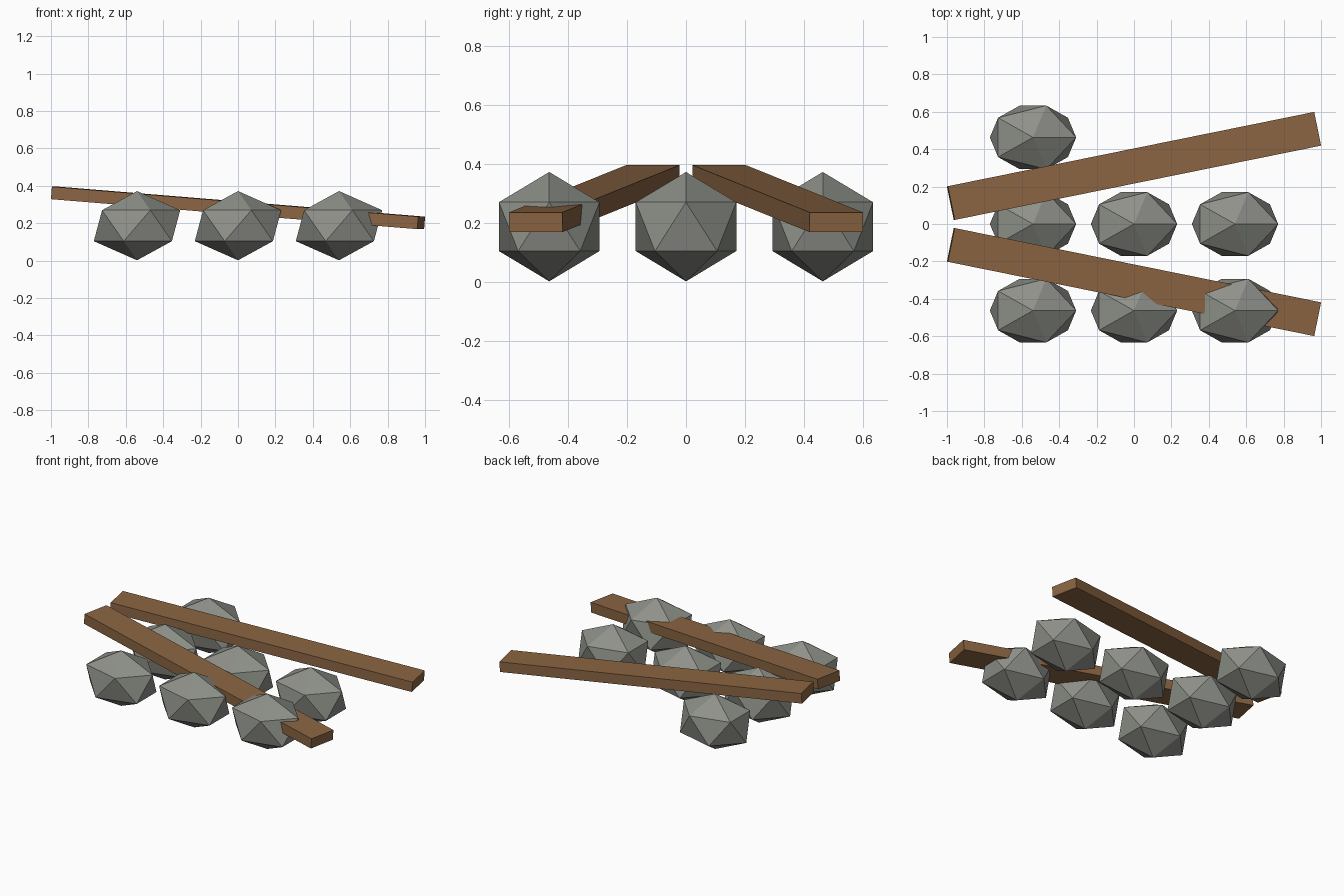
import bpy

cube = bpy.data.objects.get("Cube")
if cube:
    bpy.data.objects.remove(cube, do_unlink=True)


def make_material(name, rgb):
    mat = bpy.data.materials.new(name)
    mat.use_nodes = True
    mat.diffuse_color = (*rgb, 1)
    mat.node_tree.nodes["Principled BSDF"].inputs["Base Color"].default_value = (*rgb, 1)
    return mat


stone = make_material("grey stone", (0.27, 0.28, 0.25))
wood = make_material("brown wood", (0.26, 0.13, 0.055))


def finish(name, scale, mat):
    obj = bpy.context.object
    obj.name = name
    obj.scale = scale
    obj.data.materials.append(mat)


# Low-poly stones: a full front row, two in the middle row beyond the left one, one at the back
SPACING_X, SPACING_Y = 0.54, 0.463
rows = {"front": (-1, (-1, 0, 1)), "middle": (0, (-1, 0, 1)), "back": (1, (-1,))}
for row, (j, columns) in rows.items():
    for i in columns:
        bpy.ops.mesh.primitive_ico_sphere_add(
            subdivisions=1, radius=1, location=(i * SPACING_X, j * SPACING_Y, 0.187))
        finish(f"{row}_stone_{i + 2}", (0.258, 0.2, 0.185), stone)

# Two planks, spreading apart and sloping down towards +x
for side, name in ((-1, "front_plank"), (1, "back_plank")):
    bpy.ops.mesh.primitive_cube_add(
        size=1, location=(0, side * 0.31, 0.282), rotation=(0, 0.08, side * 0.2))
    finish(name, (2.005, 0.184, 0.067), wood)
